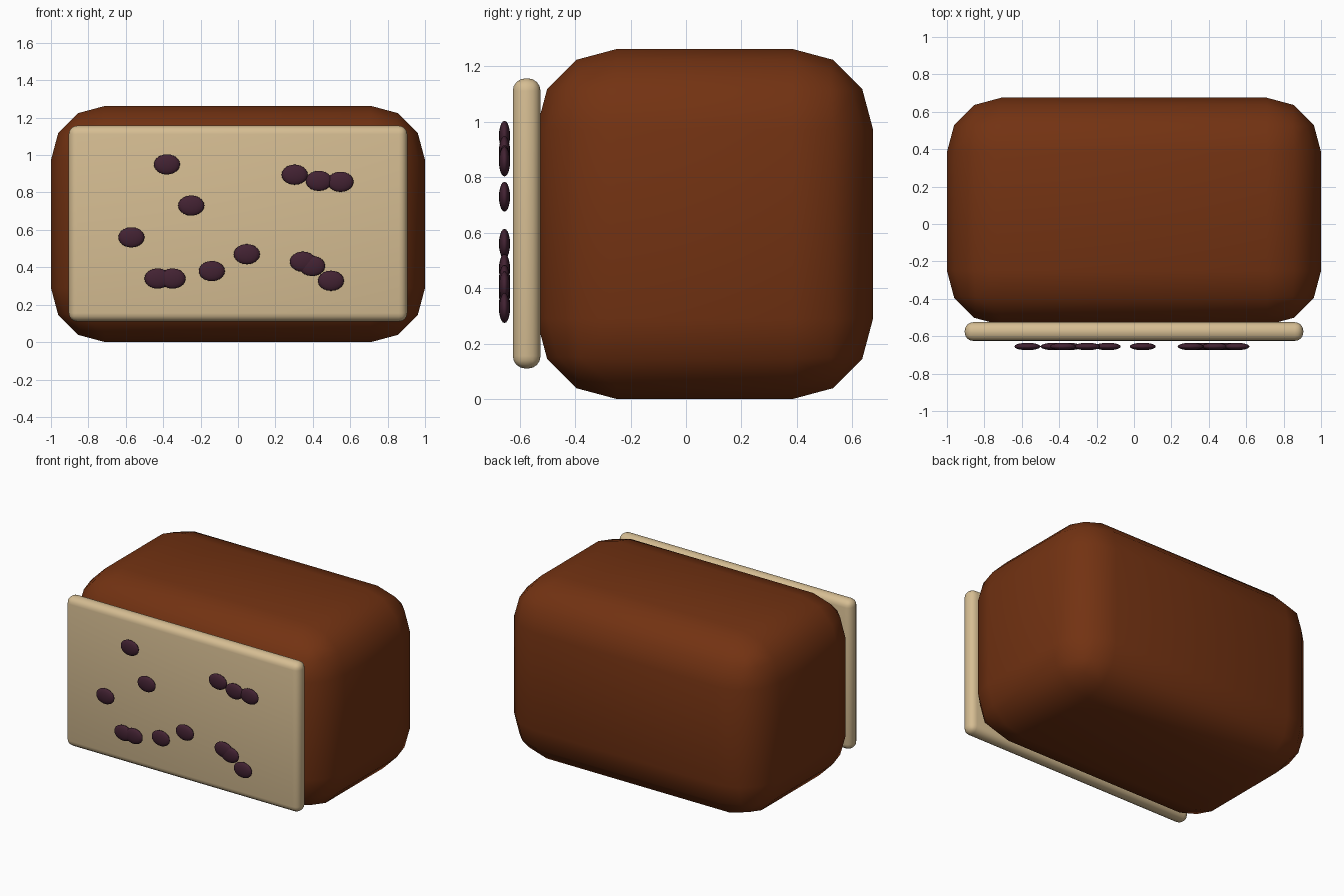
import bpy
from mathutils import Vector

if "Cube" in bpy.data.objects:
    bpy.data.objects.remove(bpy.data.objects["Cube"])


def material(name, rgb):
    m = bpy.data.materials.new(name)
    m.diffuse_color = (*rgb, 1)
    m.use_nodes = True
    m.node_tree.nodes["Principled BSDF"].inputs["Base Color"].default_value = m.diffuse_color
    return m


crust_brown = material("crust brown", (0.17, 0.032, 0.006))
crumb_cream = material("crumb cream", (0.67, 0.51, 0.29))
raisin_purple = material("raisin purple", (0.055, 0.016, 0.032))


def rounded_box(name, low, high, radius, segments, mat):
    low, high = Vector(low), Vector(high)
    bpy.ops.mesh.primitive_cube_add(size=1, location=(low + high) / 2)
    ob = bpy.context.object
    ob.name = name
    ob.scale = high - low
    bpy.ops.object.transform_apply(location=False, rotation=False, scale=True)
    bevel = ob.modifiers.new("rounding", 'BEVEL')
    bevel.width = radius
    bevel.segments = segments
    ob.data.materials.append(mat)
    bpy.ops.object.shade_smooth()
    return ob


# Loaf body and cut slice on its front
rounded_box("loaf", (-1, -0.54, 0), (1, 0.675, 1.263), 0.29, 3, crust_brown)
rounded_box("cut_slice", (-0.905, -0.625, 0.11), (0.905, -0.525, 1.157), 0.045, 4, crumb_cream)

# Raisins scattered over the slice (x, z)
raisins = [(-0.38, 0.95), (-0.25, 0.73), (-0.57, 0.56), (-0.43, 0.34), (-0.35, 0.34),
           (-0.14, 0.38), (0.047, 0.47), (0.347, 0.43), (0.396, 0.407), (0.497, 0.328),
           (0.303, 0.895), (0.432, 0.862), (0.548, 0.857)]
for x, z in raisins:
    bpy.ops.mesh.primitive_uv_sphere_add(segments=16, ring_count=10, location=(x, -0.655, z))
    ob = bpy.context.object
    ob.name = "raisin"
    ob.scale = (0.07, 0.02, 0.054)
    bpy.ops.object.transform_apply(location=False, rotation=False, scale=True)
    ob.data.materials.append(raisin_purple)
    bpy.ops.object.shade_smooth()
